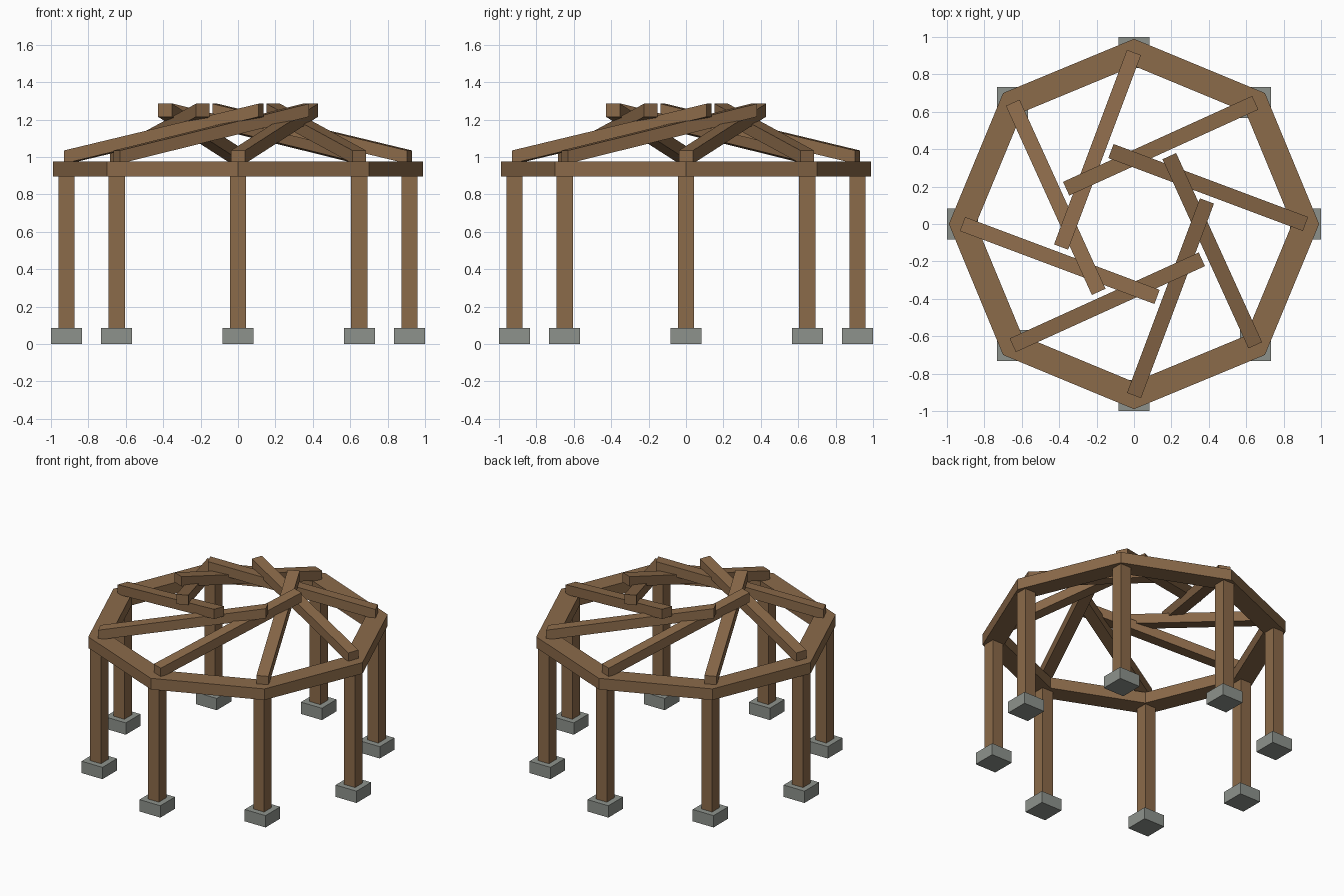
import bpy, bmesh
from math import pi, cos, sin
from mathutils import Vector, Matrix

cube = bpy.data.objects.get("Cube")
if cube:
    bpy.data.objects.remove(cube, do_unlink=True)

SIDES = 8
POST_R = 0.917
FOOT_TOP, RING_BOTTOM, RING_TOP = 0.085, 0.895, 0.975


def material(name, color):
    m = bpy.data.materials.new(name)
    m.use_nodes = True
    m.diffuse_color = color
    m.node_tree.nodes["Principled BSDF"].inputs["Base Color"].default_value = color
    return m


wood = material("brown timber", (0.26, 0.145, 0.068, 1))
stone = material("grey concrete", (0.27, 0.29, 0.265, 1))


def finish(name, bm, mat):
    bmesh.ops.recalc_face_normals(bm, faces=bm.faces)
    mesh = bpy.data.meshes.new(name)
    bm.to_mesh(mesh)
    bm.free()
    mesh.materials.append(mat)
    obj = bpy.data.objects.new(name, mesh)
    bpy.context.collection.objects.link(obj)
    return obj


def block(name, center, width, z0, z1, mat):
    bm = bmesh.new()
    bmesh.ops.create_cube(bm, size=1)
    bmesh.ops.scale(bm, vec=(width, width, z1 - z0), verts=bm.verts)
    bmesh.ops.translate(bm, vec=(center.x, center.y, (z0 + z1) / 2), verts=bm.verts)
    return finish(name, bm, mat)


def rafter(name, start, end, width, height, mat):
    """Sloping beam with plumb-cut ends; start and end lie on its top centre line."""
    flat = Vector((end.x - start.x, end.y - start.y, 0)).normalized()
    side = Vector((-flat.y, flat.x, 0)) * width / 2
    drop = Vector((0, 0, -height))
    bm = bmesh.new()
    a, b = [[bm.verts.new(p + o) for o in (side, -side, drop - side, drop + side)]
            for p in (start, end)]
    bm.faces.new(a)
    bm.faces.new(b)
    for i in range(4):
        j = (i + 1) % 4
        bm.faces.new((a[i], a[j], b[j], b[i]))
    return finish(name, bm, mat)


# Eight-sided ring beam with mitred corners
bm = bmesh.new()
section = ((0.99, RING_BOTTOM), (0.99, RING_TOP), (0.845, RING_TOP), (0.845, RING_BOTTOM))
loops = []
for k in range(SIDES):
    a = 2 * pi * k / SIDES
    loops.append([bm.verts.new((r * cos(a), r * sin(a), z)) for r, z in section])
for k in range(SIDES):
    p, q = loops[k], loops[(k + 1) % SIDES]
    for i in range(4):
        j = (i + 1) % 4
        bm.faces.new((p[i], p[j], q[j], q[i]))
finish("ring_beam", bm, wood)

# Footings, posts and the self-supporting spiral of rafters
low = Vector((POST_R, 0, 1.035))
high = Vector((-0.123, 0.39, 1.285))
for k in range(SIDES):
    turn = Matrix.Rotation(2 * pi * k / SIDES, 3, 'Z')
    base = turn @ Vector((POST_R, 0, 0))
    block(f"footing_{k + 1}", base, 0.166, 0, FOOT_TOP, stone)
    block(f"post_{k + 1}", base, 0.086, FOOT_TOP, RING_BOTTOM, wood)
    rafter(f"rafter_{k + 1}", turn @ low, turn @ high, 0.08, 0.07, wood)
